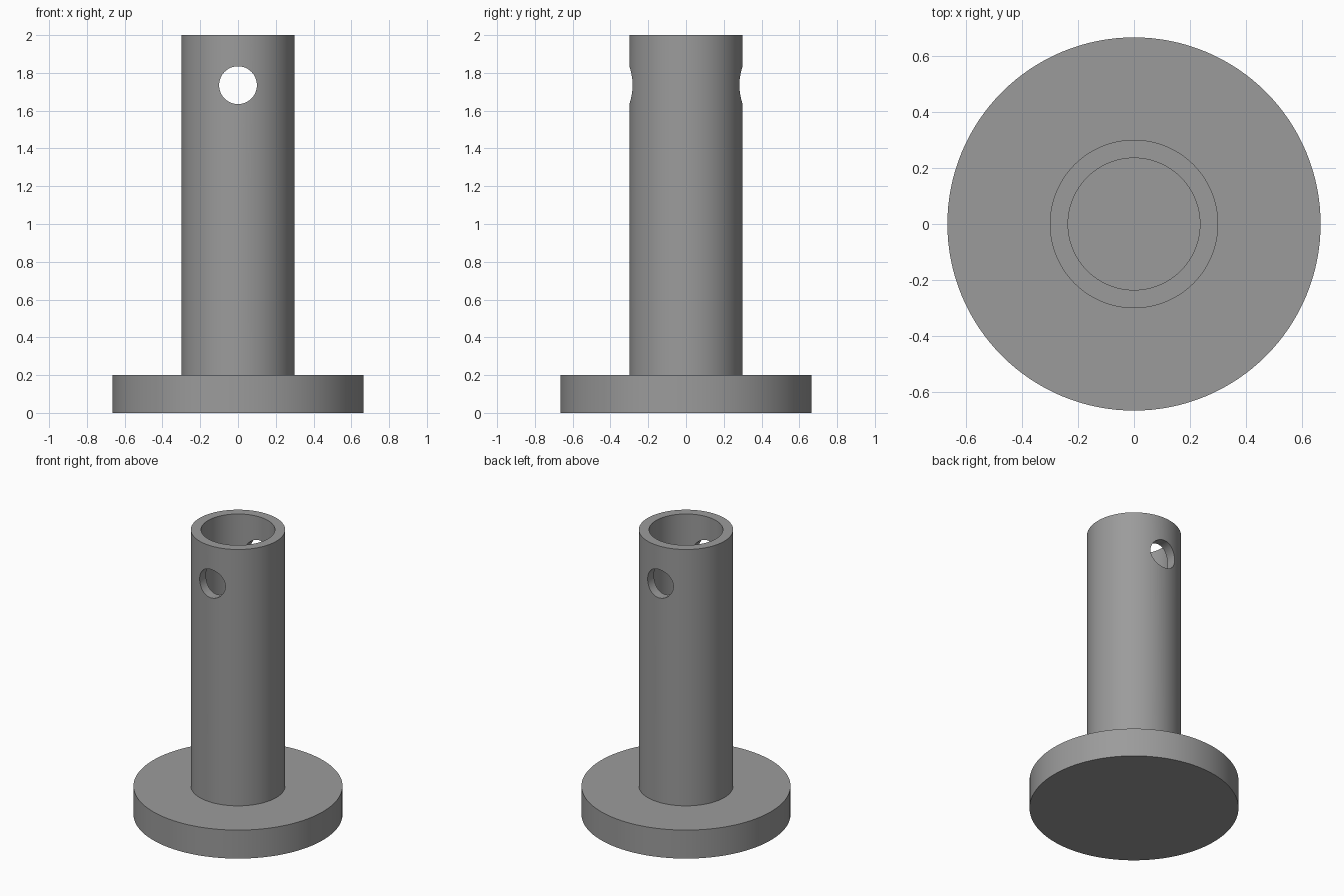
import bpy, bmesh, math
from mathutils import Matrix

if "Cube" in bpy.data.objects:
    bpy.data.objects.remove(bpy.data.objects["Cube"])

BASE_R, BASE_H = 0.665, 0.2
TUBE_R, BORE_R, TOP = 0.3, 0.235, 2.0
HOLE_R, HOLE_Z = 0.1, 1.735
SEGMENTS = 128

grey = bpy.data.materials.new("plain_grey")
grey.diffuse_color = (0.33, 0.33, 0.33, 1)
grey.use_nodes = True
grey.node_tree.nodes["Principled BSDF"].inputs["Base Color"].default_value = grey.diffuse_color


def add_object(name, bm):
    bmesh.ops.recalc_face_normals(bm, faces=bm.faces[:])
    mesh = bpy.data.meshes.new(name)
    bm.to_mesh(mesh)
    bm.free()
    mesh.materials.append(grey)
    obj = bpy.data.objects.new(name, mesh)
    bpy.context.collection.objects.link(obj)
    return obj


# Flanged tube: one turned profile with a blind bore down to the flange
profile = [(0, 0), (BASE_R, 0), (BASE_R, BASE_H), (TUBE_R, BASE_H),
           (TUBE_R, TOP), (BORE_R, TOP), (BORE_R, BASE_H), (0, BASE_H)]
bm = bmesh.new()
verts = [bm.verts.new((r, 0, z)) for r, z in profile]
edges = [bm.edges.new(pair) for pair in zip(verts, verts[1:])]
bmesh.ops.spin(bm, geom=verts + edges, cent=(0, 0, 0), axis=(0, 0, 1),
               angle=math.tau, steps=SEGMENTS, use_duplicate=False)
bmesh.ops.remove_doubles(bm, verts=bm.verts[:], dist=1e-4)
tube = add_object("flanged_tube", bm)

# Cross pin hole, running front to back through both walls
bm = bmesh.new()
bmesh.ops.create_cone(bm, cap_ends=True, segments=64, radius1=HOLE_R,
                      radius2=HOLE_R, depth=1.0,
                      matrix=Matrix.Translation((0, 0, HOLE_Z))
                      @ Matrix.Rotation(math.pi / 2, 4, 'X'))
cutter = add_object("pin_hole_cutter", bm)
cutter.hide_render = True

cut = tube.modifiers.new("pin_hole", 'BOOLEAN')
cut.operation = 'DIFFERENCE'
cut.solver = 'EXACT'
cut.object = cutter

# Apply the cut, drop the cutter, and smooth the round walls
bpy.context.view_layer.update()
graph = bpy.context.evaluated_depsgraph_get()
result = bpy.data.meshes.new_from_object(tube.evaluated_get(graph))
tube.modifiers.clear()
tube.data = result
bpy.data.objects.remove(cutter)

bpy.context.view_layer.objects.active = tube
tube.select_set(True)
bpy.ops.object.shade_smooth_by_angle(angle=math.radians(30))
